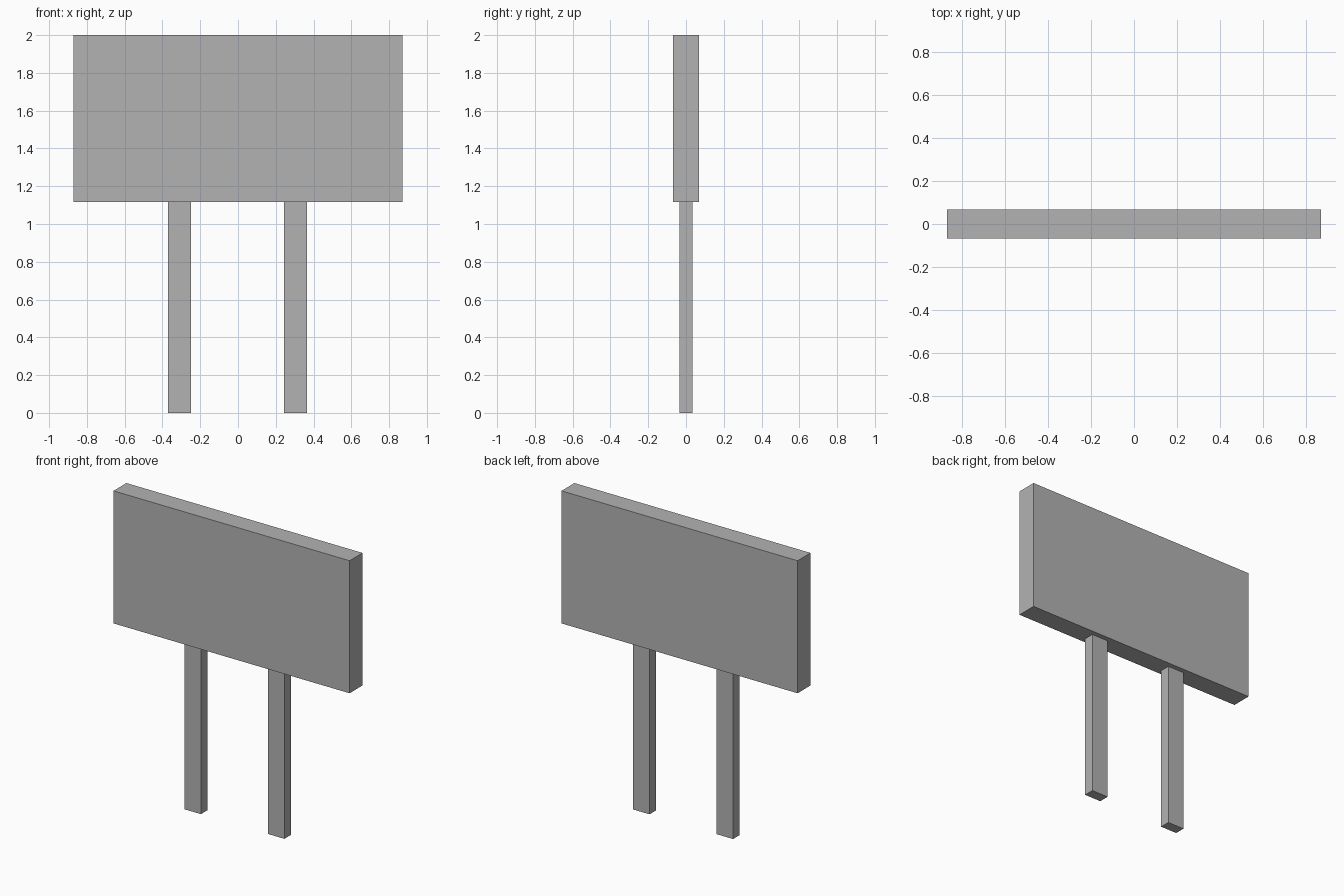
import bpy

cube = bpy.data.objects.get("Cube")
if cube:
    bpy.data.objects.remove(cube, do_unlink=True)

# Single grey material
grey = bpy.data.materials.new("plain_grey")
grey.use_nodes = True
colour = (0.45, 0.45, 0.45, 1)
grey.diffuse_color = colour
grey.node_tree.nodes["Principled BSDF"].inputs["Base Color"].default_value = colour


def box(name, centre, size):
    bpy.ops.mesh.primitive_cube_add(size=1, location=centre)
    obj = bpy.context.object
    obj.name = name
    obj.scale = size
    bpy.ops.object.transform_apply(location=False, rotation=False, scale=True)
    obj.data.materials.append(grey)
    return obj


top, underside = 2.0, 1.117

# Sign board
box("sign_board", (0, 0, (top + underside) / 2), (1.74, 0.136, top - underside))

# Two posts beneath the board
for name, x in (("left_post", 0.305), ("right_post", -0.31)):
    box(name, (x, 0, underside / 2), (0.122, 0.07, underside))
